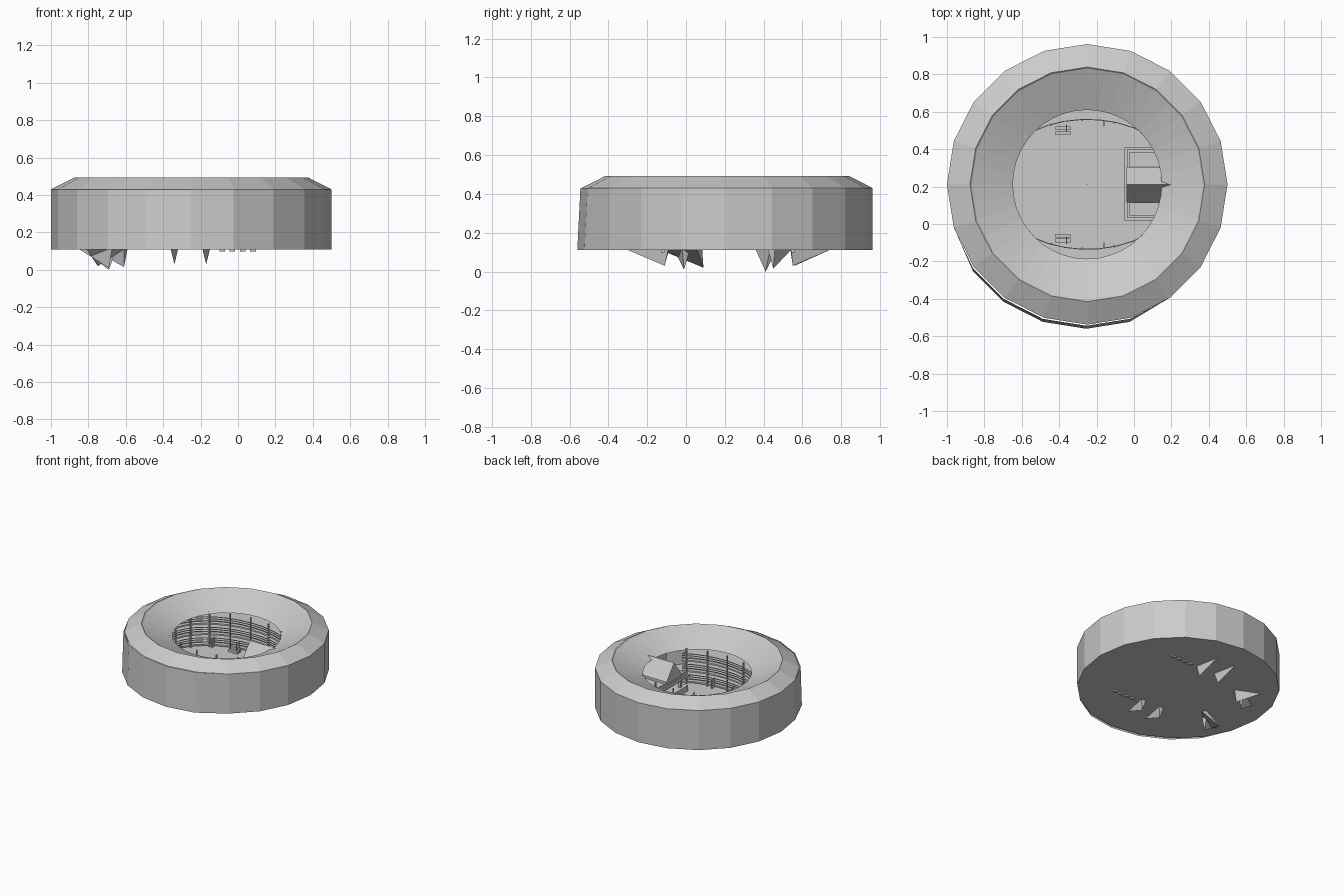
import bpy, bmesh, math
from mathutils import Vector

if "Cube" in bpy.data.objects:
    bpy.data.objects.remove(bpy.data.objects["Cube"])

CX, CY, N = -0.25, 0.212, 20


def make(name, verts, faces):
    me = bpy.data.meshes.new(name)
    me.from_pydata([tuple(v) for v in verts], [], faces)
    bm = bmesh.new()
    bm.from_mesh(me)
    bmesh.ops.recalc_face_normals(bm, faces=bm.faces)
    bm.to_mesh(me)
    bm.free()
    ob = bpy.data.objects.new(name, me)
    bpy.context.collection.objects.link(ob)
    return ob


def sweep(name, profile, start=0, end=360, n=N, closed=False):
    """Sweep (rx, ry, z) profile points around the arena centre."""
    full = end - start >= 360
    cols = n if full else n + 1
    verts, faces, k = [], [], len(profile)
    for i in range(cols):
        t = math.radians(start + (end - start) * i / n)
        verts += [(CX + a * math.cos(t), CY + b * math.sin(t), z)
                  for a, b, z in profile]
    for i in range(n):
        j = (i + 1) % cols
        for p in range(k if closed else k - 1):
            q = (p + 1) % k
            faces.append((i * k + p, j * k + p, j * k + q, i * k + q))
    return make(name, verts, faces)


def box(name, x0, x1, y0, y1, z0, z1, turn=0):
    c = Vector(((x0 + x1) / 2, (y0 + y1) / 2, 0))
    ct, st = math.cos(turn), math.sin(turn)
    verts = []
    for z in (z0, z1):
        for x, y in ((x0, y0), (x1, y0), (x1, y1), (x0, y1)):
            dx, dy = x - c.x, y - c.y
            verts.append((c.x + dx * ct - dy * st, c.y + dx * st + dy * ct, z))
    return make(name, verts, [(0, 3, 2, 1), (4, 5, 6, 7), (0, 1, 5, 4),
                              (1, 2, 6, 5), (2, 3, 7, 6), (3, 0, 4, 7)])


def circ(r, z):
    return (r, r, z)


# outer wall, its front arc flaring slightly at the foot
wall = sweep("outer_wall", [circ(0.75, 0.43), circ(0.75, 0.11)])
for v in wall.data.vertices:
    if v.co.y < -0.2 and v.co.x < 0.15:
        v.co.y -= 0.022 if v.co.z < 0.2 else 0.006
        v.co.x -= 0.005

# ring roof: outer slope, small ridge step, inner slope down to the opening
sweep("ring_roof", [circ(0.75, 0.43), circ(0.627, 0.493),
                    circ(0.619, 0.485)])
sweep("inner_roof_slope", [circ(0.619, 0.485), circ(0.398, 0.39)], n=40)

# ground slab
sweep("yard_floor", [circ(0.001, 0.115), circ(0.75, 0.115),
                     circ(0.75, 0.11), circ(0.001, 0.11)])

# gallery floors and their railings, open on the stage side
A, B = 0.50, 0.345
for i, z in enumerate((0.135, 0.22, 0.305)):
    sweep(f"gallery_floor_{i}", [(A, B, z), circ(0.73, z),
                                 circ(0.73, z - 0.012), (A, B, z - 0.012)],
          50, 310, 24, True)
    for j in range(3):
        h = z + 0.016 + 0.016 * j
        sweep(f"gallery_rail_{i}_{j}",
              [(A, B, h), (A + .005, B + .005, h),
               (A + .005, B + .005, h + .005), (A, B, h + .005)],
              50, 310, 24, True)

# gallery posts, mirrored front to back
for i in range(7):
    t = math.radians(54 + 19.5 * i)
    for s in (-1, 1):
        x, y = CX + A * math.cos(t), CY + s * B * math.sin(t)
        box("gallery_post", x - .004, x + .004, y - .006, y + .006, .11, .40)

# stepped benches and low partitions at the edge of the yard
for s in (-1, 1):
    for i in range(2):
        y = CY + s * (0.30 - 0.025 * i)
        box("yard_bench", -0.42, -0.34, y - .01, y + .01, .115, .15 - .015 * i)
    for k in range(3):
        x = -0.56 + 0.2 * k
        y = CY + s * (0.27 + 0.03 * k)
        box("yard_partition", x - .003, x + .003, y - .02, y + .02, .115, .19)

# stage platform, back house wall and columns
box("stage_platform", -0.04, 0.40, 0.03, 0.40, 0.115, 0.16)
box("stage_back_wall", 0.19, 0.21, -0.02, 0.445, 0.115, 0.40)
for y in (0.09, 0.335):
    box("stage_column", -0.02, 0.0, y - .01, y + .01, .16, .25)

# stage canopy with stepped edge
for i in range(3):
    d = 0.013 * i
    box(f"stage_canopy_{i}", -0.05 + d, 0.2, 0.02 + d, 0.41 - d,
        0.235 + .012 * i, 0.247 + .012 * i)

# gabled roof over the stage
prof = [(0.115, 0.27), (0.305, 0.27), (0.305, 0.29), (0.21, 0.41), (0.115, 0.29)]
verts = [(-0.04, y, z) for y, z in prof] + [(0.20, y, z) for y, z in prof]
make("stage_gable_roof", verts,
     [tuple(range(5)), tuple(range(9, 4, -1))] +
     [(i, (i + 1) % 5, (i + 1) % 5 + 5, i + 5) for i in range(5)])

# stair wedges tapering down under the slab: two top points and a foot
wedges = [((-.36, -.30), (-.34, -.09), (-.34, -.11, .03)),
          ((-.19, -.30), (-.17, -.09), (-.17, -.11, .03)),
          ((-.85, -.06), (-.68, .00), (-.69, -.01, .01)),
          ((-.81, -.13), (-.62, .07), (-.75, .09, .02)),
          ((-.84, .36), (-.66, .45), (-.69, .41, .0)),
          ((-.78, .54), (-.60, .44), (-.61, .45, .015)),
          ((-.19, .74), (-.17, .54), (-.17, .55, .03)),
          ((-.36, .74), (-.34, .54), (-.34, .56, .03))]
for a, b, c in wedges:
    d = Vector((b[0] - a[0], b[1] - a[1], 0)).normalized()
    side = Vector((-d.y, d.x, 0)) * 0.02
    top = [Vector((*a, .111)), Vector((*b, .111)) + side, Vector((*b, .111)) - side]
    make("stair_wedge", top + [Vector(c)],
         [(0, 1, 2), (0, 1, 3), (1, 2, 3), (2, 0, 3)])

# small footings showing below the slab
for i in range(4):
    for y in (-0.12, 0.55):
        box("footing", -0.10 + .055 * i, -0.07 + .055 * i, y - .01, y + .01, .097, .111)
